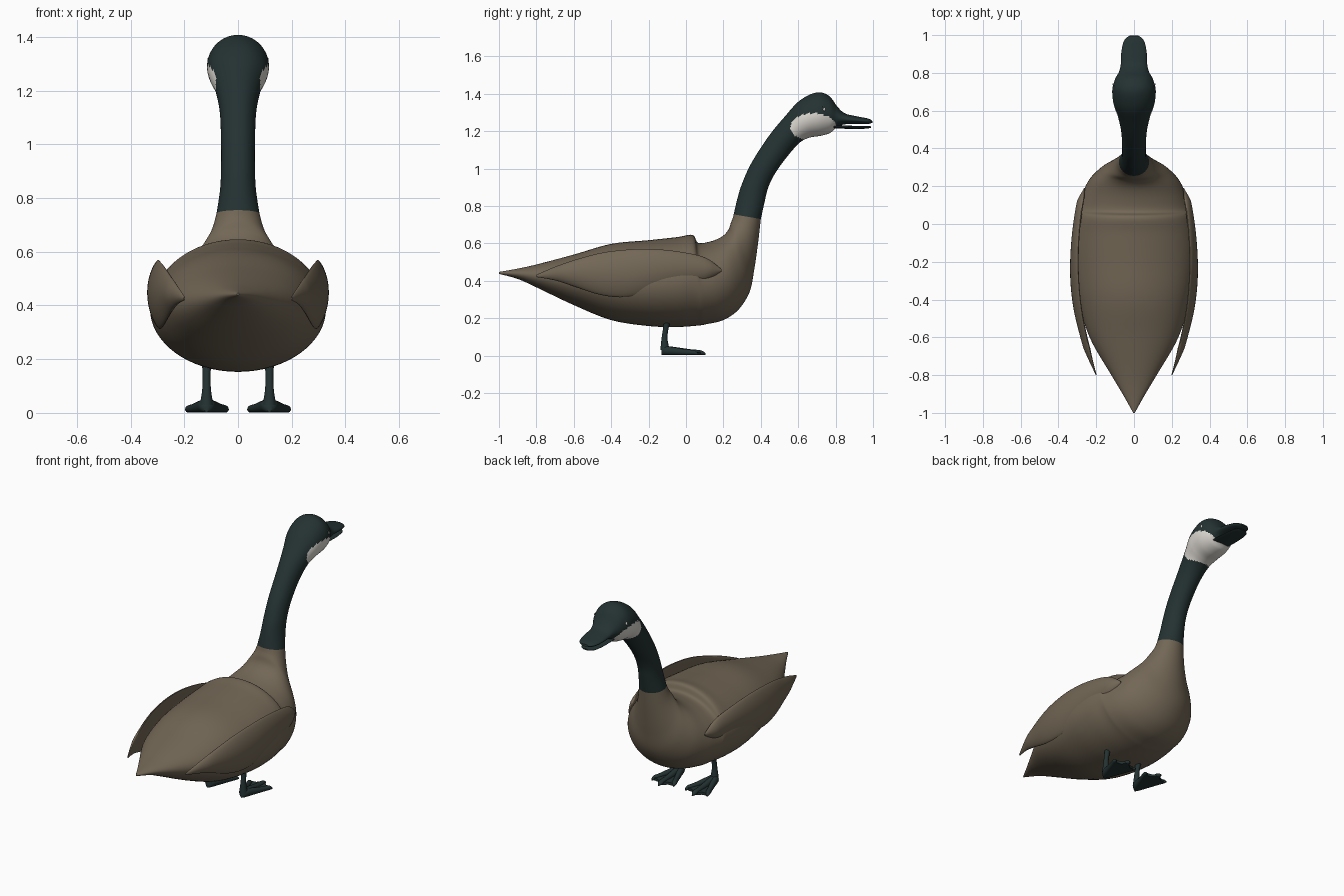
import bpy, bmesh, math
from mathutils import Vector

cube = bpy.data.objects.get("Cube")
if cube:
    bpy.data.objects.remove(cube)


def material(name, rgb):
    m = bpy.data.materials.new(name)
    m.use_nodes = True
    m.diffuse_color = (*rgb, 1)
    m.node_tree.nodes["Principled BSDF"].inputs["Base Color"].default_value = (*rgb, 1)
    return m


BROWN = material("brown_feathers", (0.17, 0.135, 0.092))
DARK = material("dark_green_black", (0.018, 0.032, 0.032))
WHITE = material("cheek_white", (0.72, 0.69, 0.64))


def resample(rows, steps):
    """Smooth Catmull-Rom interpolation of number rows."""
    out = []
    for i in range(len(rows) - 1):
        a, b, c, d = (rows[min(max(j, 0), len(rows) - 1)] for j in range(i - 1, i + 3))
        for s in range(steps):
            t = s / steps
            out.append([q + 0.5 * t * (r - p + t * (2 * p - 5 * q + 4 * r - u
                        + t * (3 * (q - r) + u - p))) for p, q, r, u in zip(a, b, c, d)])
    return out + [list(rows[-1])]


def finish(name, bm, mats, rule=None, angle=35):
    bmesh.ops.recalc_face_normals(bm, faces=bm.faces)
    for f in bm.faces:
        f.smooth = True
        if rule:
            f.material_index = rule(f.calc_center_median())
    me = bpy.data.meshes.new(name)
    bm.to_mesh(me)
    bm.free()
    for m in mats:
        me.materials.append(m)
    me.set_sharp_from_angle(angle=math.radians(angle))
    ob = bpy.data.objects.new(name, me)
    bpy.context.collection.objects.link(ob)
    return ob


def loft(name, rings, mats, rule=None):
    """Skin closed rings of points and cap both ends."""
    bm = bmesh.new()
    loops = [[bm.verts.new(p) for p in ring] for ring in rings]
    n = len(loops[0])
    for a, b in zip(loops, loops[1:]):
        for i in range(n):
            j = (i + 1) % n
            bm.faces.new((a[i], a[j], b[j], b[i]))
    bm.faces.new(loops[0])
    bm.faces.new(loops[-1])
    return finish(name, bm, mats, rule)


def oval(top, bottom, width, cx=0, n=64):
    """Oval ring between a top and a bottom (y, z) point."""
    t, b = Vector((cx, *top)), Vector((cx, *bottom))
    mid, half = (t + b) / 2, (t - b) / 2
    return [mid + half * math.cos(k) + Vector((width * math.sin(k), 0, 0))
            for k in (2 * math.pi * i / n for i in range(n))]


# Body, neck, head and upper bill: top y, z; bottom y, z; half width
BODY = [
    (-1, .447, -1, .437, .004), (-.9, .465, -.9, .41, .06),
    (-.8, .487, -.8, .365, .12), (-.6, .54, -.6, .27, .235),
    (-.4, .597, -.4, .19, .295), (-.2, .617, -.2, .158, .325),
    (-.05, .633, -.05, .153, .325), (.035, .645, .06, .16, .31),
    (.065, .603, .11, .168, .298), (.13, .61, .2, .19, .272),
    (.19, .635, .28, .245, .235), (.225, .67, .34, .34, .182),
    (.24, .71, .365, .46, .135), (.25, .735, .385, .6, .1),
    (.255, .755, .4, .73, .08),
]
NECK = [
    BODY[-1], (.275, .84, .42, .82, .067),
    (.3, .92, .44, .9, .063), (.35, 1.03, .48, .98, .063),
    (.44, 1.17, .55, 1.075, .068), (.53, 1.28, .61, 1.14, .085),
    (.61, 1.365, .66, 1.165, .108), (.7, 1.407, .72, 1.175, .115),
    (.765, 1.388, .77, 1.19, .1), (.81, 1.33, .8, 1.215, .08),
    (.85, 1.295, .84, 1.235, .07), (.91, 1.28, .91, 1.238, .067),
    (.97, 1.268, .97, 1.238, .053), (.995, 1.257, .998, 1.245, .025),
]


def ovals(rows, steps):
    return [oval(r[:2], r[2:4], r[4]) for r in resample(rows, steps)]


def cheek(c):
    return int(((c.y - .68) / .122) ** 2 + ((c.z - 1.222) / .074) ** 2 < 1)


loft("body", ovals(BODY, 6), [BROWN])
loft("neck_and_head", ovals(NECK, 10), [DARK, WHITE], cheek)

# Lower bill
loft("lower_bill", ovals([(.78, 1.235, .78, 1.215, .06), (.88, 1.229, .88, 1.212, .058),
                          (.96, 1.228, .96, 1.213, .047), (.988, 1.226, .988, 1.218, .02)], 5), [DARK])

# Folded wings: y, top z, bottom z, x
WING = [
    (.19, .462, .45, .262), (.1, .525, .4, .288), (-.05, .558, .375, .31),
    (-.2, .57, .335, .32), (-.33, .565, .312, .317), (-.46, .548, .325, .3),
    (-.6, .51, .37, .266), (-.7, .475, .402, .236), (-.8, .432, .42, .2),
]


def wing_ring(row, side):
    y, top, low, x = row
    thick = .018 * min(1, (top - low) / .1)
    ring = []
    for i in range(32):
        k = 2 * math.pi * i / 32
        bow = .1 * (top - low) * math.cos(k) ** 2
        ring.append((side * (x + thick * math.sin(k) - bow), y,
                     (top + low) / 2 + (top - low) / 2 * math.cos(k)))
    return ring


# Legs, feet and eyes on both sides
for side, word in ((1, "left"), (-1, "right")):
    loft(word + "_wing", [wing_ring(r, side) for r in resample(WING, 5)], [BROWN])
    cx = side * .117

    leg = [(-.095, .2, .02), (-.107, .15, .015), (-.115, .09, .016), (-.112, .03, .025)]
    loft(word + "_leg", [oval((y + w, z), (y - w, z), w, cx, 20)
                         for y, z, w in resample(leg, 4)], [DARK])

    # Three toes spread from the heel
    for toe, (dx, tip) in {"inner": (-.075, .065), "middle": (0, .105), "outer": (.072, .065)}.items():
        rings = []
        for t, high, w in resample([(0, .03, .008), (.08, .05, .022), (.3, .046, .02),
                                    (.65, .034, .016), (.9, .028, .015), (1, .012, .004)], 4):
            y = -.132 + t * (tip + .132)
            rings.append(oval((y, high), (y, .002), w, cx + side * dx * t, 16))
        loft(f"{word}_{toe}_toe", rings, [DARK])

    # Webbing between the toes
    bm = bmesh.new()
    fan = [(0, -.12), (-.075, .055), (-.035, .06), (0, .09), (.035, .06), (.072, .055)]
    face = bm.faces.new([bm.verts.new((cx + side * x, y, .003)) for x, y in fan])
    up = bmesh.ops.extrude_face_region(bm, geom=[face])["geom"]
    bmesh.ops.translate(bm, vec=(0, 0, .016),
                        verts=[v for v in up if isinstance(v, bmesh.types.BMVert)])
    finish(word + "_foot_web", bm, [DARK])

    # Eye with a small pale glint
    for part, at, size, mat in (("eye", (.094, .735, 1.318), .016, DARK),
                                ("eye_glint", (.106, .739, 1.316), .008, WHITE)):
        bm = bmesh.new()
        bmesh.ops.create_uvsphere(bm, u_segments=16, v_segments=10, radius=size)
        for v in bm.verts:
            v.co = Vector((side * (at[0] + v.co.x), at[1] + v.co.y * .8, at[2] + v.co.z * 1.2))
        finish(f"{word}_{part}", bm, [mat])
